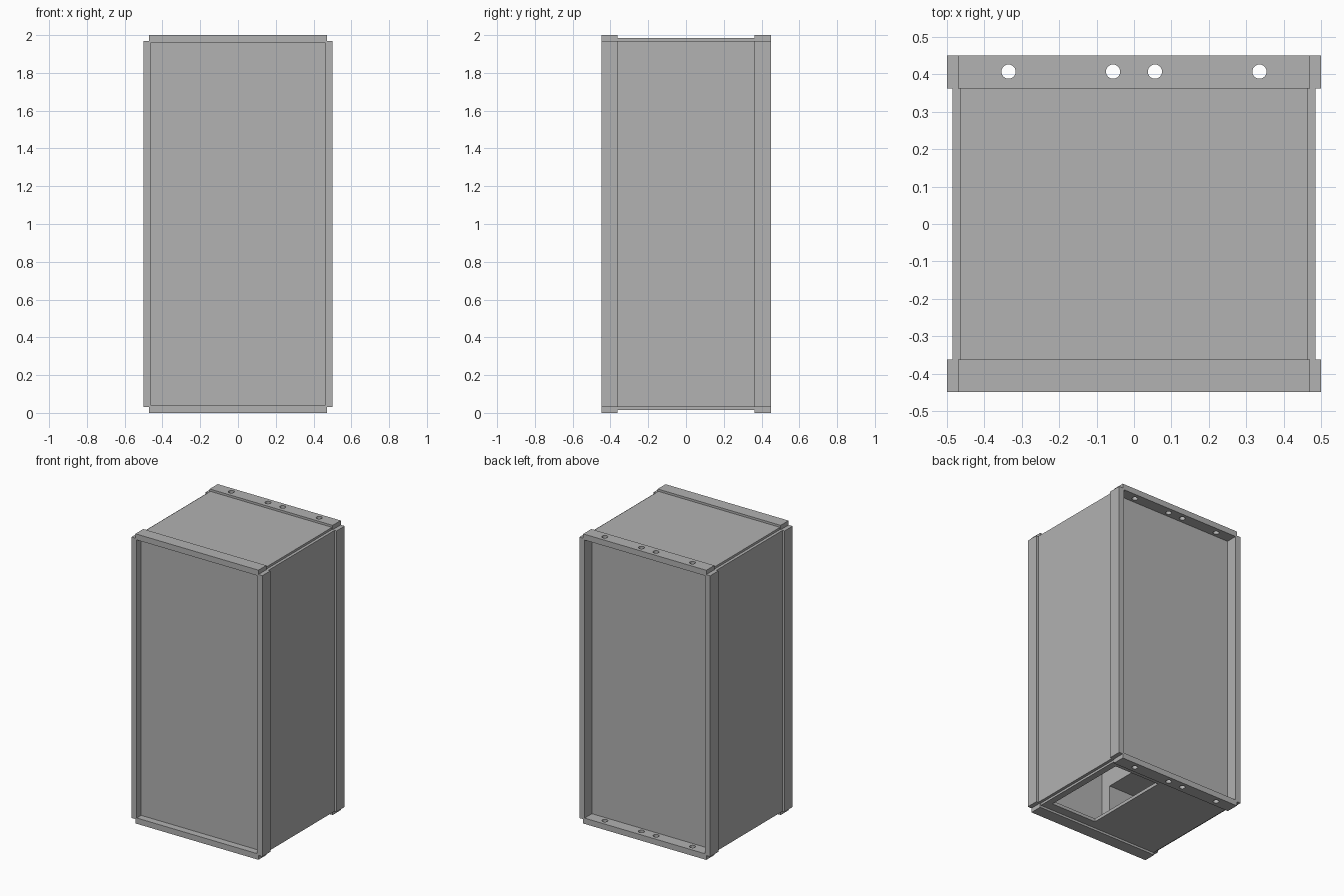
import bpy
import bmesh
from mathutils import Matrix, Vector

default = bpy.data.objects.get("Cube")
if default:
    bpy.data.objects.remove(default, do_unlink=True)

# One plain painted-metal colour
GREY = (0.445, 0.445, 0.445, 1)
metal = bpy.data.materials.new("grey_metal")
metal.use_nodes = True
metal.diffuse_color = GREY
metal.node_tree.nodes["Principled BSDF"].inputs["Base Color"].default_value = GREY


def add_object(name, bm):
    mesh = bpy.data.meshes.new(name)
    bm.to_mesh(mesh)
    bm.free()
    mesh.materials.append(metal)
    obj = bpy.data.objects.new(name, mesh)
    bpy.context.collection.objects.link(obj)
    return obj


def box(name, xs, ys, zs):
    """Box from its ranges along x, y and z."""
    low, high = (Vector(c) for c in zip(xs, ys, zs))
    bm = bmesh.new()
    placed = Matrix.Translation((low + high) / 2) @ Matrix.Diagonal((*(high - low), 1))
    bmesh.ops.create_cube(bm, size=1, matrix=placed)
    return add_object(name, bm)


def hole_cutter(x, y, z, radius):
    bm = bmesh.new()
    bmesh.ops.create_cone(bm, cap_ends=True, segments=32, radius1=radius, radius2=radius,
                          depth=0.2, matrix=Matrix.Translation((x, y, z)))
    return add_object("hole_cutter", bm)


def cut(obj, cutter):
    """Subtract the cutter, bake the result and discard the cutter."""
    cutter.hide_render = True
    mod = obj.modifiers.new("cut", 'BOOLEAN')
    mod.operation = 'DIFFERENCE'
    mod.solver = 'EXACT'
    mod.object = cutter
    bpy.context.view_layer.update()
    baked = bpy.data.meshes.new_from_object(
        obj.evaluated_get(bpy.context.evaluated_depsgraph_get()))
    obj.modifiers.clear()
    obj.data = baked
    bpy.data.objects.remove(cutter, do_unlink=True)


H = 2.0                    # overall height
STEP = 0.03                # corner notch of the frames
RIM = 0.04                 # frame rail thickness
FRAMES = {"front": (-0.448, -0.362), "back": (0.362, 0.45)}

# Front and back frames: two uprights and two rails each
for place, ys in FRAMES.items():
    for side, s in (("left", 1), ("right", -1)):
        box(f"{place}_{side}_upright", sorted((s * 0.5, s * (0.5 - RIM))), ys, (STEP, H - STEP))
    for level, zs in (("bottom", (0, RIM)), ("top", (H - RIM, H))):
        rail = box(f"{place}_{level}_rail", (-0.47, 0.47), ys, zs)
        # Bolt holes through the back rails
        if place == "back":
            for x in (-0.335, -0.056, 0.056, 0.335):
                cut(rail, hole_cutter(x, 0.407, sum(zs) / 2, 0.019))

# Side panels
for side, s in (("left", 1), ("right", -1)):
    box(f"{side}_panel", sorted((s * 0.463, s * 0.485)), (-0.37, 0.37), (STEP, H - STEP))

# Top and bottom panels, the bottom one with a rectangular opening
box("top_panel", (-0.465, 0.465), (-0.37, 0.37), (H - 0.037, H - 0.015))
bottom = box("bottom_panel", (-0.465, 0.465), (-0.37, 0.37), (0.015, 0.037))
cut(bottom, box("opening_cutter", (0.07, 0.42), (-0.3, 0.32), (-0.1, 0.1)))

# Recessed front and back panels
box("front_panel", (-0.465, 0.465), (-0.4, -0.375), (0.035, H - 0.035))
box("back_panel", (-0.465, 0.465), (0.345, 0.37), (0.035, H - 0.035))

# Inner divider with a doorway, leading to a low compartment
divider = box("inner_divider", (-0.07, -0.05), (-0.375, 0.345), (0.037, H - 0.037))
cut(divider, box("doorway_cutter", (-0.1, 0), (-0.3, 0.3), (0, 0.32)))
box("compartment_ceiling", (-0.463, -0.07), (-0.32, 0.345), (0.32, 0.34))
box("compartment_wall", (-0.463, -0.07), (-0.32, -0.3), (0.037, 0.32))
